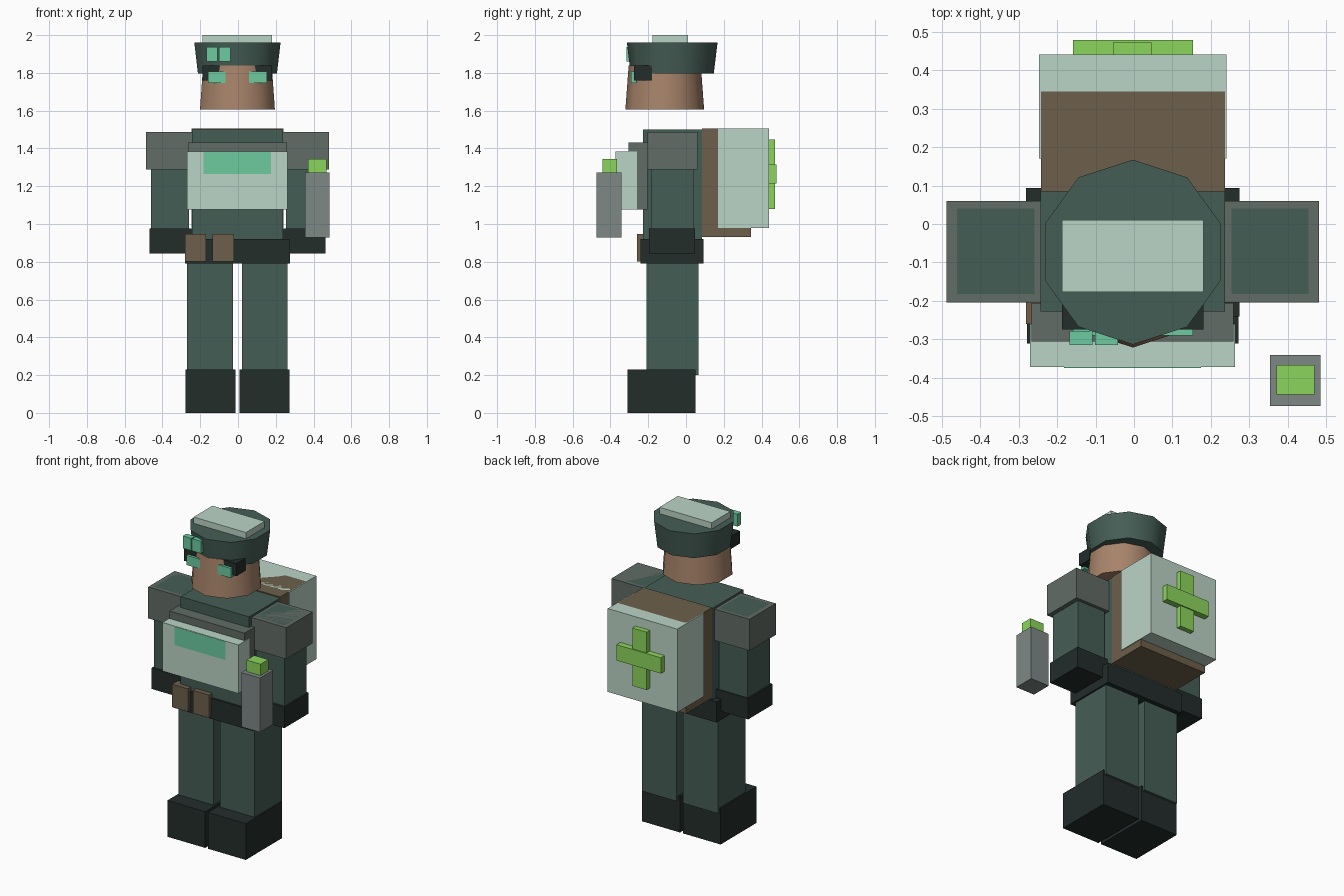
import bpy, math

if "Cube" in bpy.data.objects:
    bpy.data.objects.remove(bpy.data.objects["Cube"])

CX = -0.003  # body symmetry plane


def mat(name, r, g, b):
    m = bpy.data.materials.new(name)
    m.diffuse_color = (r, g, b, 1)
    m.use_nodes = True
    m.node_tree.nodes["Principled BSDF"].inputs["Base Color"].default_value = m.diffuse_color
    return m


cloth = mat("cloth", 0.06, 0.11, 0.092)
dark = mat("dark", 0.017, 0.026, 0.024)
pale = mat("pale", 0.50, 0.66, 0.565)
grey = mat("pad_grey", 0.12, 0.15, 0.13)
steel = mat("steel", 0.205, 0.246, 0.235)
brown = mat("brown", 0.153, 0.117, 0.069)
green = mat("green", 0.26, 0.67, 0.107)
mint = mat("mint", 0.153, 0.597, 0.352)
skin = mat("skin", 0.39, 0.23, 0.145)


def box(name, m, x, y, z):
    """Box from (min, max) ranges on each axis."""
    r = (x, y, z)
    bpy.ops.mesh.primitive_cube_add(size=1, location=[(a + b) / 2 for a, b in r])
    o = bpy.context.object
    o.name = name
    o.scale = [b - a for a, b in r]
    bpy.ops.object.transform_apply(location=False, rotation=False, scale=True)
    o.data.materials.append(m)
    return o


def pair(name, m, x, y, z):
    """Left and right box; x is the distance range from the symmetry plane."""
    box("right_" + name, m, (CX + x[0], CX + x[1]), y, z)
    box("left_" + name, m, (CX - x[1], CX - x[0]), y, z)


def frustum(name, m, y, r_low, r_high, z):
    """Ten-sided tapered drum with a corner facing front."""
    bpy.ops.mesh.primitive_cone_add(vertices=10, radius1=r_low, radius2=r_high,
                                    depth=z[1] - z[0], location=(CX, y, (z[0] + z[1]) / 2))
    o = bpy.context.object
    o.name = name
    o.data.materials.append(m)
    bpy.ops.object.shade_smooth_by_angle(angle=math.radians(40))


# Legs and boots
pair("leg", cloth, (0.023, 0.266), (-0.21, 0.065), (0.20, 0.85))
pair("boot", dark, (0.01, 0.275), (-0.31, 0.05), (0, 0.23))

# Torso, belt and pouches
box("torso", cloth, (-0.243, 0.237), (-0.228, 0.085), (0.85, 1.50))
box("belt", dark, (-0.28, 0.274), (-0.24, 0.093), (0.79, 0.92))
for i, x in enumerate([(-0.281, -0.17), (-0.135, -0.022)]):
    box(f"belt_pouch_{i}", brown, x, (-0.26, -0.20), (0.802, 0.947))

# Arms, shoulder pads and gloves
pair("arm", cloth, (0.256, 0.457), (-0.182, 0.04), (0.92, 1.487))
pair("shoulder_pad", grey, (0.24, 0.484), (-0.204, 0.06), (1.288, 1.487))
pair("glove", dark, (0.24, 0.466), (-0.197, 0.047), (0.843, 0.975))

# Chest armour
box("chest_backing", grey, (-0.266, 0.259), (-0.305, -0.205), (1.078, 1.432))
box("chest_plate", pale, (-0.27, 0.263), (-0.372, -0.26), (1.076, 1.384))
box("chest_stripe", mint, (-0.182, 0.174), (-0.374, -0.32), (1.265, 1.382))

# Backpack with medical cross
box("pack_frame", brown, (-0.242, 0.236), (0.085, 0.344), (0.932, 1.506))
box("pack_case", pale, (-0.247, 0.241), (0.17, 0.44), (0.978, 1.506))
box("cross_upright", green, (-0.054, 0.046), (0.43, 0.471), (1.08, 1.447))
box("cross_bar", green, (-0.159, 0.153), (0.43, 0.478), (1.215, 1.315))

# Canister in front of the right arm
box("canister", steel, (0.354, 0.485), (-0.473, -0.341), (0.928, 1.272))
box("canister_cap", green, (0.37, 0.469), (-0.443, -0.366), (1.25, 1.344))

# Head, goggles and eyes
frustum("head", skin, -0.1125, 0.2085, 0.191, (1.605, 1.84))
box("goggle_band", dark, (-0.187, 0.181), (-0.274, -0.18), (1.76, 1.84))
pair("eye", mint, (0.062, 0.156), (-0.29, -0.262), (1.747, 1.808))

# Cap with top panel and front lamps
frustum("cap", cloth, -0.073, 0.22, 0.24, (1.797, 1.96))
box("cap_top_panel", pale, (-0.187, 0.18), (-0.177, 0.01), (1.93, 2.0))
for i, x in enumerate([(-0.167, -0.108), (-0.101, -0.041)]):
    box(f"cap_lamp_{i}", mint, x, (-0.314, -0.278), (1.86, 1.938))
